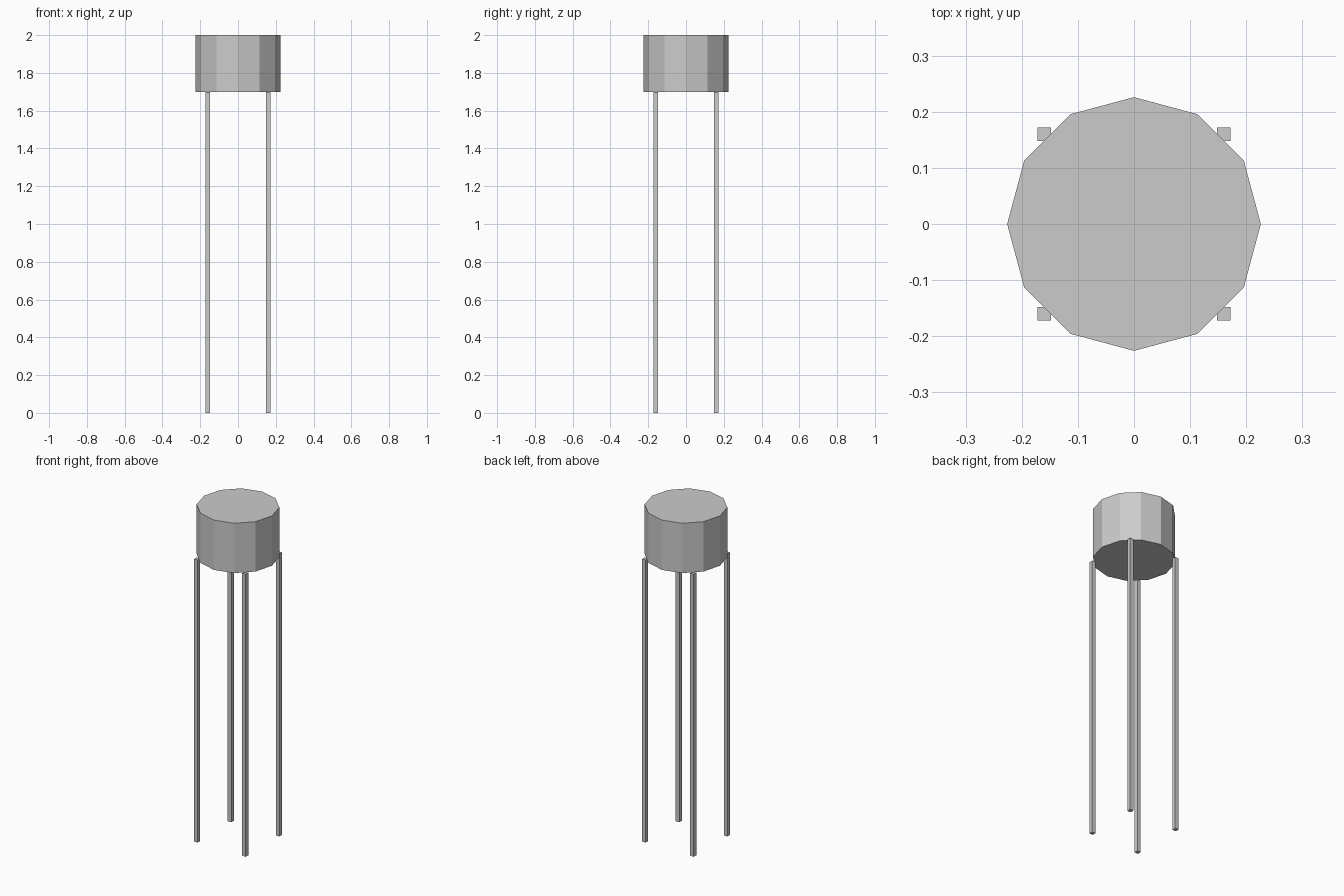
import bpy

TOP, JOINT = 2.0, 1.7      # tank top, and where legs meet the tank
RADIUS, SIDES = 0.226, 12
LEG_OFFSET, LEG_WIDTH = 0.16, 0.024

cube = bpy.data.objects.get("Cube")
if cube:
    bpy.data.objects.remove(cube, do_unlink=True)

# Single grey material
grey = bpy.data.materials.new("plain grey")
grey.use_nodes = True
colour = (0.6, 0.6, 0.6, 1)
grey.diffuse_color = colour
grey.node_tree.nodes["Principled BSDF"].inputs["Base Color"].default_value = colour


def finish(name):
    obj = bpy.context.object
    obj.name = name
    obj.data.materials.append(grey)
    return obj


# Faceted tank
bpy.ops.mesh.primitive_cylinder_add(
    vertices=SIDES, radius=RADIUS, depth=TOP - JOINT,
    location=(0, 0, (TOP + JOINT) / 2))
finish("tank")

# Four square legs under the rim
for x_name, x in (("left", 1), ("right", -1)):
    for y_name, y in (("front", -1), ("back", 1)):
        bpy.ops.mesh.primitive_cube_add(
            size=1, location=(x * LEG_OFFSET, y * LEG_OFFSET, JOINT / 2))
        leg = finish(f"{y_name}_{x_name}_leg")
        leg.scale = (LEG_WIDTH, LEG_WIDTH, JOINT)
        bpy.ops.object.transform_apply(location=False, rotation=False, scale=True)
